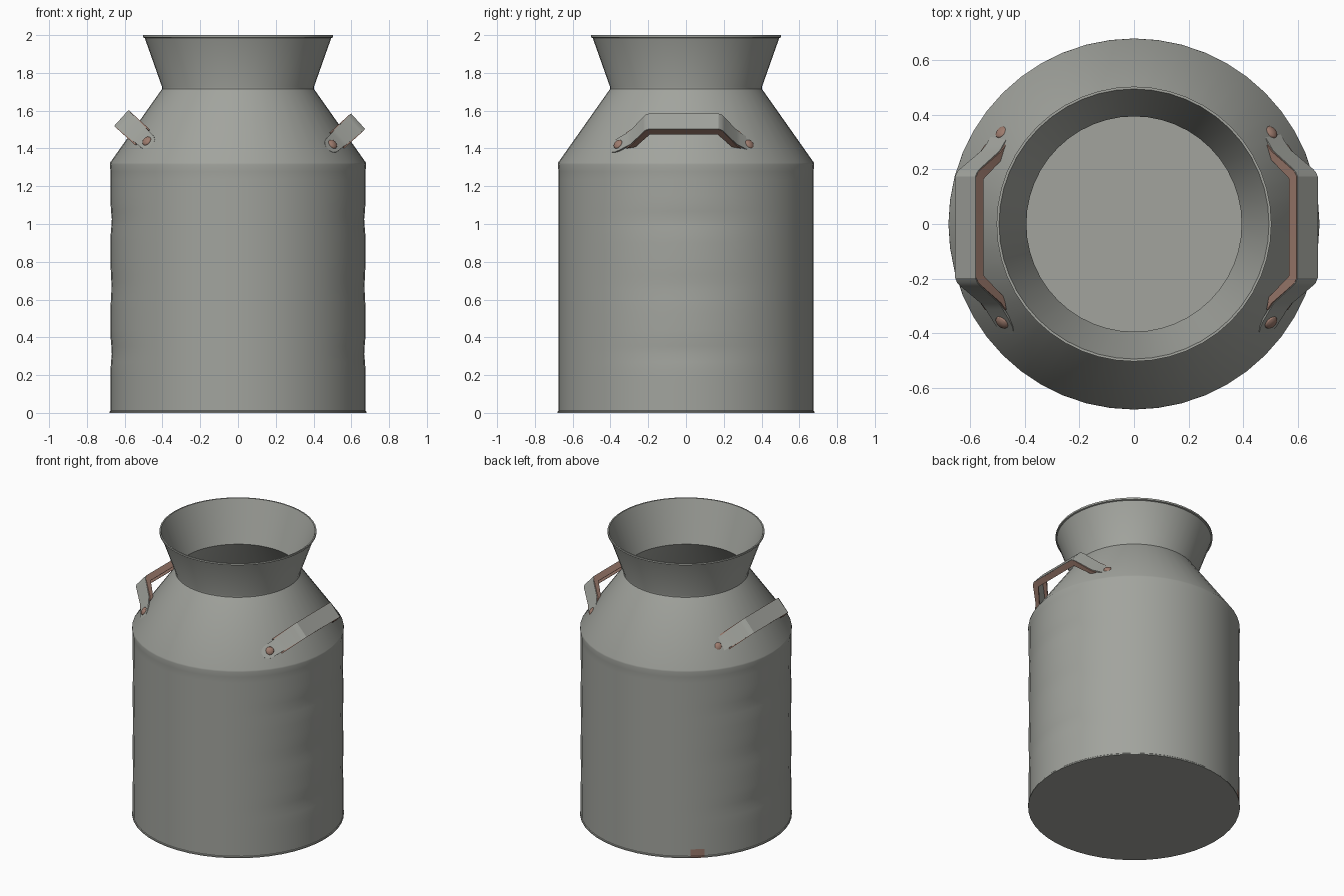
import bpy, bmesh, math
from mathutils import Vector

if "Cube" in bpy.data.objects:
    bpy.data.objects.remove(bpy.data.objects["Cube"])


def material(name, rgb):
    m = bpy.data.materials.new(name)
    m.diffuse_color = (*rgb, 1)
    m.use_nodes = True
    m.node_tree.nodes["Principled BSDF"].inputs["Base Color"].default_value = m.diffuse_color
    return m


STEEL = material("dull_steel", (0.36, 0.37, 0.34))
RUST = material("rust_brown", (0.34, 0.20, 0.155))


def finish(name, bm, mats):
    bmesh.ops.recalc_face_normals(bm, faces=bm.faces)
    me = bpy.data.meshes.new(name)
    bm.to_mesh(me)
    bm.free()
    ob = bpy.data.objects.new(name, me)
    bpy.context.collection.objects.link(ob)
    for m in mats:
        me.materials.append(m)
    bpy.ops.object.select_all(action='DESELECT')
    ob.select_set(True)
    bpy.context.view_layer.objects.active = ob
    bpy.ops.object.shade_smooth_by_angle(angle=math.radians(28))
    return ob


# Can: thin double-walled lathe with shallow dents on both sides
SEG = 48


def dent(a, z):
    side = abs(math.cos(a)) ** 8
    d = 0.0
    for z0, amp, wid in ((1.02, 0.007, 0.05), (0.67, 0.005, 0.07), (0.32, 0.007, 0.05)):
        d += amp * math.exp(-((z - z0) / wid) ** 2)
    return d * side


rows = [0.012, 0.06] + [0.06 + 0.042 * i for i in range(1, 30)]
outer = [(0.679, 0.0), (0.679, 0.008)] + [(0.675, z) for z in rows]
outer += [(0.679, 1.315), (0.677, 1.325), (0.402, 1.715), (0.402, 1.725), (0.494, 1.985),
          (0.503, 1.988), (0.503, 2.0)]
inner = [(0.494, 2.0), (0.394, 1.72), (0.668, 1.318)]
inner += [(0.668, z) for z in reversed(rows[1:])] + [(0.668, 0.01)]

bm = bmesh.new()
rings = []
for r, z in outer + inner:
    ring = []
    for i in range(SEG):
        a = 2 * math.pi * i / SEG
        rr = r - (dent(a, z) if 0.05 < z < 1.29 else 0)
        ring.append(bm.verts.new((rr * math.cos(a), rr * math.sin(a), z)))
    rings.append(ring)
for a, b in zip(rings, rings[1:]):
    for i in range(SEG):
        j = (i + 1) % SEG
        bm.faces.new((a[i], a[j], b[j], b[i]))
bm.faces.new(rings[0])
bm.faces.new(rings[-1])
# Small rust spot low on the back left
for f in bm.faces:
    c = f.calc_center_median()
    ang = math.degrees(math.atan2(c.y, c.x))
    if c.z < 0.06 and c.xy.length > 0.671 and 127.5 < ang < 135:
        f.material_index = 1
finish("milk_can_body", bm, [STEEL, RUST])


# Handles: folded strap with inward lips, standing off the shoulder
def mirrored(pts):
    return pts + [(-p[0],) + p[1:] for p in reversed(pts)]


def sweep(bm, path, section, place):
    """path: (y, t, size); section(size) gives (w, n) corners; n follows the path normal."""
    loops = []
    for i, (y, t, s) in enumerate(path):
        p, q = path[max(i - 1, 0)], path[min(i + 1, len(path) - 1)]
        d = Vector((q[0] - p[0], q[1] - p[1])).normalized()
        n = Vector((d.y, -d.x))
        loops.append([bm.verts.new(place(y + n.x * k, t + n.y * k, w)) for w, k in section(s)])
    for a, b in zip(loops, loops[1:]):
        for i in range(len(a)):
            j = (i + 1) % len(a)
            bm.faces.new((a[i], a[j], b[j], b[i]))
    bm.faces.new(loops[0])
    bm.faces.new(loops[-1])


STRAP = mirrored([(0.392, -0.046, 0.016), (0.383, -0.039, 0.033), (0.365, -0.025, 0.043),
                  (0.34, -0.006, 0.046), (0.30, 0.027, 0.047), (0.28, 0.045, 0.05),
                  (0.215, 0.145, 0.054), (0.203, 0.16, 0.055), (0.185, 0.17, 0.055)])
LIP = mirrored([(0.305, 0.022, 0.008), (0.28, 0.045, 0.03),
                (0.215, 0.145, 0.04), (0.203, 0.16, 0.042), (0.185, 0.17, 0.042)])

for side, name, foot in ((1, "right", (0.51, -0.012, 1.43)), (-1, "left", (-0.492, -0.012, 1.447))):
    U = Vector((0.74 * side, 0, 0.67))     # outward from the shoulder
    W = Vector((-0.67 * side, 0, 0.74))    # up the shoulder slope
    F = Vector(foot)

    def place(y, t, w):
        return F + U * t + W * w + Vector((0, y, 0))

    # path runs from +y to -y, so its normal n points inward or outward by sign
    probe = Vector((STRAP[9][0] - STRAP[8][0], 0))
    out = 1 if -probe.x > 0 else -1
    bm = bmesh.new()
    sweep(bm, STRAP, lambda s: [(-s, 0), (s, 0), (s, -0.008 * out), (-s, -0.008 * out)], place)
    finish(name + "_handle_strap", bm, [STEEL])

    bm = bmesh.new()
    for e in (1, -1):
        sweep(bm, LIP, lambda s: [(e * 0.057, -0.003 * out), (e * 0.049, -0.003 * out),
                                  (e * 0.047, -s * out), (e * 0.055, -s * out)], place)
    finish(name + "_handle_lips", bm, [RUST])

    # Rivet heads on both feet
    bm = bmesh.new()
    for e in (1, -1):
        normal = (U * 0.79 + Vector((0, 0.61 * e, 0))).normalized()
        rot = normal.to_track_quat('Z', 'Y').to_matrix().to_4x4()
        new = bmesh.ops.create_uvsphere(bm, u_segments=16, v_segments=8, radius=1)["verts"]
        for v in new:
            v.co = place(0.348 * e, -0.012, 0) + rot @ Vector(
                (v.co.x * 0.027, v.co.y * 0.027, v.co.z * 0.014))
    finish(name + "_handle_rivets", bm, [RUST])
